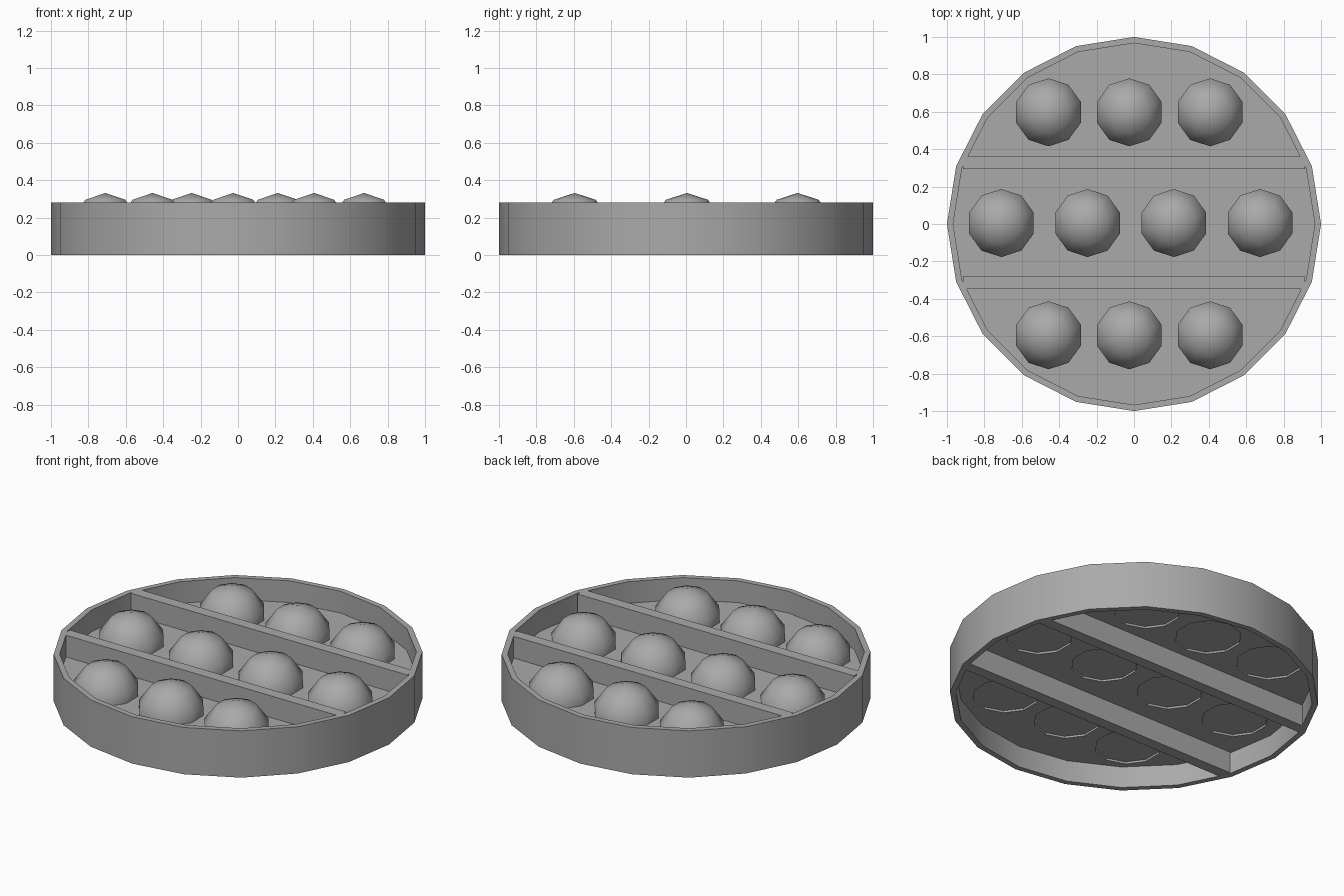
import bpy, bmesh, math
from mathutils import Matrix, Vector

default = bpy.data.objects.get("Cube")
if default:
    bpy.data.objects.remove(default, do_unlink=True)

grey = bpy.data.materials.new("plain grey")
grey.use_nodes = True
colour = (0.4, 0.4, 0.4, 1)
grey.diffuse_color = colour
grey.node_tree.nodes["Principled BSDF"].inputs["Base Color"].default_value = colour

SIDES = 20
HEIGHT = 0.28
INNER = 0.967
FLOOR_LOW, FLOOR_TOP = 0.128, 0.15
DOME_BASE, DOME_TOP, BALL_R = 0.14, 0.332, 0.191
DOME_R = BALL_R * math.sin(math.radians(72))


def finish(bm, name, angle=30):
    bmesh.ops.recalc_face_normals(bm, faces=bm.faces)
    mesh = bpy.data.meshes.new(name)
    bm.to_mesh(mesh)
    bm.free()
    mesh.materials.append(grey)
    obj = bpy.data.objects.new(name, mesh)
    bpy.context.collection.objects.link(obj)
    bpy.ops.object.select_all(action='DESELECT')
    obj.select_set(True)
    bpy.context.view_layer.objects.active = obj
    bpy.ops.object.shade_smooth_by_angle(angle=math.radians(angle))
    return obj


def add_prism(bm, sides, radius, low, high, x=0, y=0):
    bmesh.ops.create_cone(
        bm, cap_ends=True, segments=sides, radius1=radius, radius2=radius,
        depth=high - low, matrix=Matrix.Translation((x, y, (low + high) / 2)))


# Dome positions: two rows of three with a row of four between them
spots = [(-0.025 + 0.432 * i, y) for y in (0.597, -0.595) for i in (-1, 0, 1)]
spots += [(-0.709 + 0.461 * i, 0.005) for i in range(4)]

# Outer wall: a rectangular profile spun around the centre
bm = bmesh.new()
profile = [bm.verts.new((r, 0, z)) for r, z in
           ((1, 0), (1, HEIGHT), (INNER, HEIGHT), (INNER, 0))]
edges = [bm.edges.new((profile[i], profile[(i + 1) % 4])) for i in range(4)]
bmesh.ops.spin(bm, geom=profile + edges, cent=(0, 0, 0), axis=(0, 0, 1),
               angle=math.tau, steps=SIDES, use_duplicate=False)
bmesh.ops.remove_doubles(bm, verts=bm.verts, dist=0.0005)
finish(bm, "outer_wall")

# Raised floor with a shallow opening beneath each dome
bm = bmesh.new()
add_prism(bm, SIDES, INNER, FLOOR_LOW, FLOOR_TOP)
floor = finish(bm, "floor")
bm = bmesh.new()
for x, y in spots:
    add_prism(bm, 10, DOME_R, 0.05, 0.22, x, y)
cutter = finish(bm, "floor_cutter")
cutter.hide_render = True
cut = floor.modifiers.new("openings", 'BOOLEAN')
cut.operation = 'DIFFERENCE'
cut.solver = 'EXACT'
cut.object = cutter
bpy.context.view_layer.objects.active = floor
bpy.ops.object.modifier_apply(modifier=cut.name)
bpy.data.objects.remove(cutter, do_unlink=True)

# Divider bars running the full height of the wall
for name, y in (("back_divider", 0.328), ("front_divider", -0.315)):
    bm = bmesh.new()
    bmesh.ops.create_cube(bm, size=1, matrix=Matrix.Translation(
        (0, y, HEIGHT / 2)) @ Matrix.Diagonal((1.83, 0.067, HEIGHT, 1)))
    finish(bm, name)

# Domes: coarse balls cut flat and closed at the base
for number, (x, y) in enumerate(spots, 1):
    bm = bmesh.new()
    bmesh.ops.create_uvsphere(
        bm, u_segments=10, v_segments=5, radius=BALL_R,
        matrix=Matrix.Translation((x, y, DOME_TOP - BALL_R)))
    bmesh.ops.bisect_plane(
        bm, geom=bm.verts[:] + bm.edges[:] + bm.faces[:],
        plane_co=Vector((0, 0, DOME_BASE)), plane_no=(0, 0, 1),
        clear_inner=True)
    bmesh.ops.holes_fill(bm, edges=[e for e in bm.edges if e.is_boundary])
    finish(bm, f"dome_{number}", 50)
